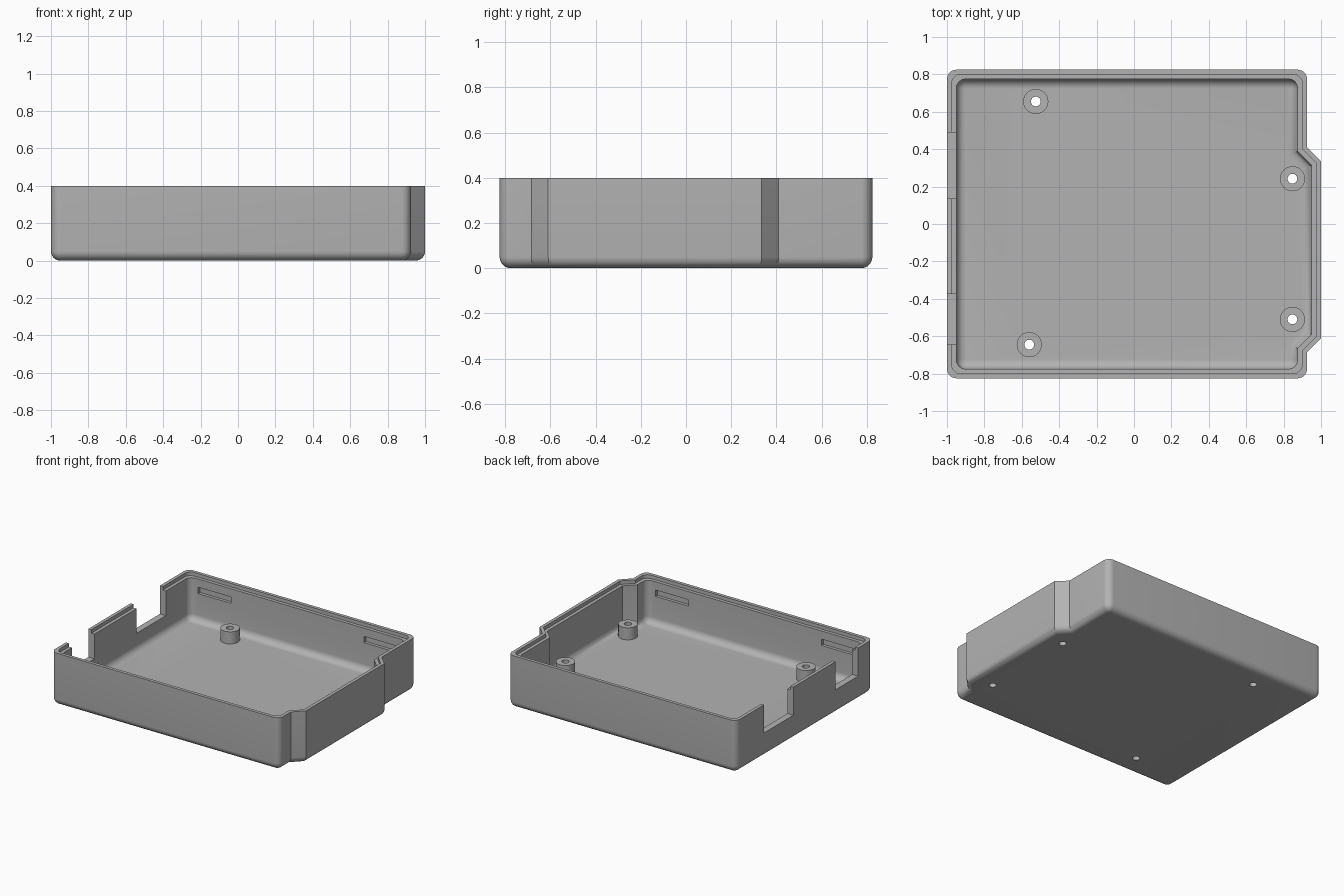
import bpy, bmesh, math
from mathutils import Vector

if "Cube" in bpy.data.objects:
    bpy.data.objects.remove(bpy.data.objects["Cube"])

grey = bpy.data.materials.new("grey plastic")
grey.diffuse_color = (0.45, 0.45, 0.45, 1)
grey.use_nodes = True
grey.node_tree.nodes["Principled BSDF"].inputs["Base Color"].default_value = grey.diffuse_color

# Plan outline, counter-clockwise; True marks a rounded corner
OUTLINE = [((-1, -.825), True), ((.925, -.825), True), ((.925, -.685), False),
           ((1, -.61), False), ((1, .335), False), ((.925, .41), False),
           ((.925, .825), True), ((-1, .825), True)]
H, WALL, R, STEP = .4, .05, .05, .027


def ring(bm, inset, radius, z, seg=8):
    """Outline moved inwards, with rounded outer corners, as a loop of verts."""
    pts = [Vector(p) for p, _ in OUTLINE]
    verts = []
    for i, (p, (_, rounded)) in enumerate(zip(pts, OUTLINE)):
        a = (p - pts[i - 1]).normalized()
        b = (pts[(i + 1) % len(pts)] - p).normalized()
        na, nb = Vector((-a.y, a.x)), Vector((-b.y, b.x))
        mitre = (na + nb) / (1 + na.dot(nb))
        if rounded:
            centre = p + mitre * (inset + radius)
            start = math.atan2(-na.y, -na.x)
            for k in range(seg + 1):
                t = start + math.pi / 2 * k / seg
                q = centre + radius * Vector((math.cos(t), math.sin(t)))
                verts.append(bm.verts.new((q.x, q.y, z)))
        else:
            q = p + mitre * inset
            verts.append(bm.verts.new((q.x, q.y, z)))
    return verts


def finish(bm, name):
    bmesh.ops.recalc_face_normals(bm, faces=bm.faces)
    me = bpy.data.meshes.new(name)
    bm.to_mesh(me)
    bm.free()
    me.materials.append(grey)
    ob = bpy.data.objects.new(name, me)
    bpy.context.collection.objects.link(ob)
    return ob


def block(name, x0, x1, y0, y1, z0, z1):
    bm = bmesh.new()
    bmesh.ops.create_cube(bm, size=1)
    for v in bm.verts:
        v.co = ((x0 + x1) / 2 + v.co.x * (x1 - x0), (y0 + y1) / 2 + v.co.y * (y1 - y0),
                (z0 + z1) / 2 + v.co.z * (z1 - z0))
    return finish(bm, name)


def cylinder(name, x, y, r, z0, z1):
    bm = bmesh.new()
    bmesh.ops.create_cone(bm, cap_ends=True, segments=40, radius1=r, radius2=r, depth=z1 - z0)
    bmesh.ops.translate(bm, verts=bm.verts, vec=(x, y, (z0 + z1) / 2))
    return finish(bm, name)


# Tray: section of (inset, corner radius, height) from underside over the rim to the floor
N = 8
arc = [math.pi / 2 * k / N for k in range(N + 1)]
section = [(R * (1 - math.sin(t)), max(R * math.sin(t), .001), R * (1 - math.cos(t))) for t in arc]
section += [(0, R, H), (WALL / 2, R, H), (WALL / 2, R, H - STEP), (WALL, R, H - STEP)]
section += [(WALL + R * (1 - math.cos(t)), max(R * math.cos(t), .001),
             WALL + R * (1 - math.sin(t))) for t in arc]
bm = bmesh.new()
loops = [ring(bm, *s) for s in section]
for lo, hi in zip(loops, loops[1:]):
    for i in range(len(lo)):
        j = (i + 1) % len(lo)
        bm.faces.new((lo[i], lo[j], hi[j], hi[i]))
bm.faces.new(loops[0][::-1])
bm.faces.new(loops[-1])
tray = finish(bm, "tray")

# Screw posts, then their through holes
POSTS = [(-.525, .655), (-.56, -.645), (.847, .242), (.847, -.51)]
tools = [(cylinder("post", x, y, .067, .02, .142), 'UNION') for x, y in POSTS]
tools += [(cylinder("hole_cutter", x, y, .026, -.1, .3), 'DIFFERENCE') for x, y in POSTS]

# Port openings in the left wall
for y0, y1 in ((.135, .488), (-.645, -.373)):
    tools.append((block("port_cutter", -1.1, -.9, y0, y1, .185, .6), 'DIFFERENCE'))

# Snap slots inside the front and back walls
for x0 in (-.88, .52):
    for s in (-1, 1):
        ys = sorted((s * .74, s * .798))
        tools.append((block("slot_cutter", x0, x0 + .28, *ys, .262, .31), 'DIFFERENCE'))

bpy.context.view_layer.objects.active = tray
tray.select_set(True)
for ob, op in tools:
    mod = tray.modifiers.new(ob.name, 'BOOLEAN')
    mod.object, mod.operation, mod.solver = ob, op, 'EXACT'
    bpy.ops.object.modifier_apply(modifier=mod.name)
    bpy.data.objects.remove(ob)
bpy.ops.object.shade_smooth_by_angle(angle=math.radians(30))
